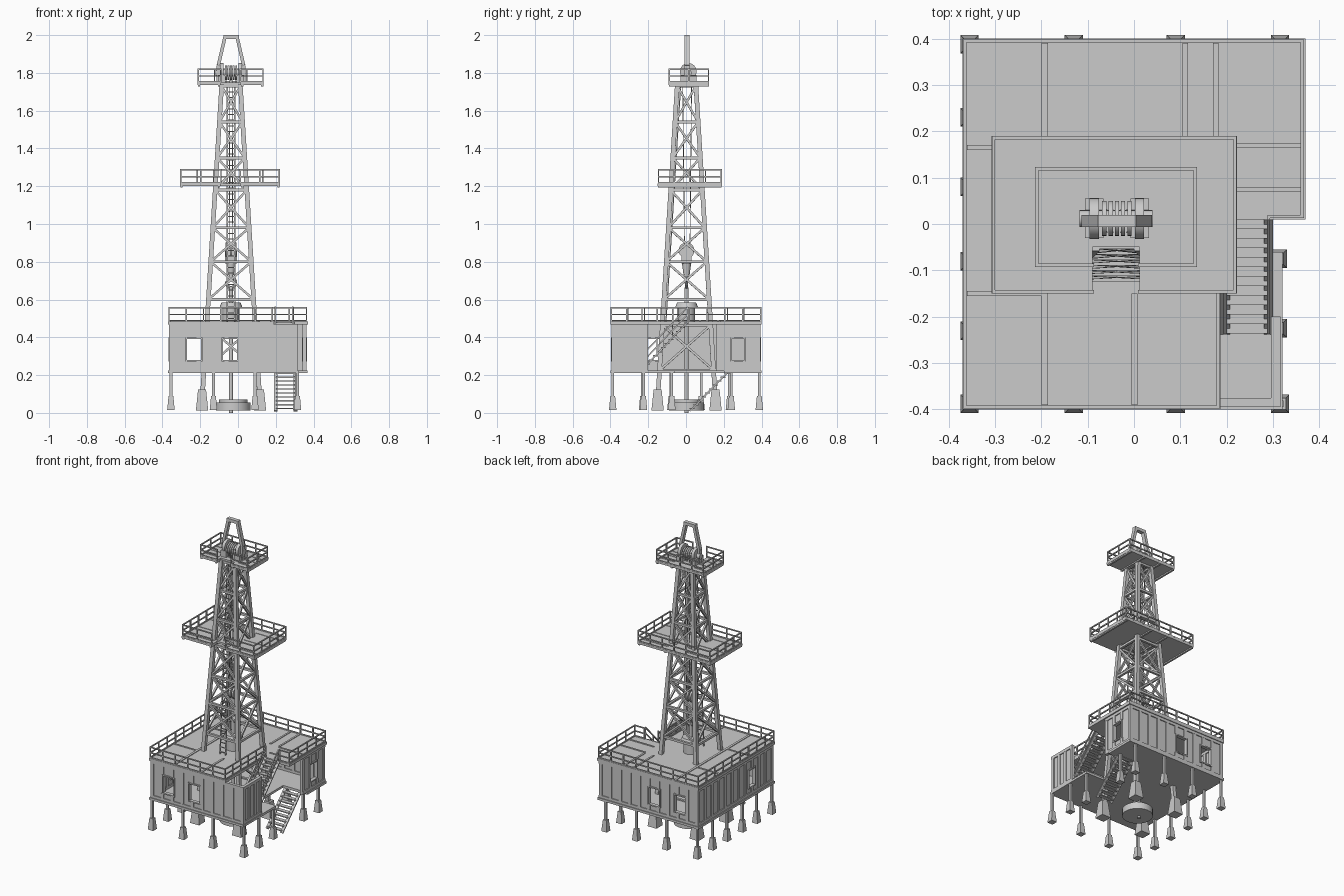
import bpy, bmesh, math
from mathutils import Vector, Matrix

if "Cube" in bpy.data.objects:
    bpy.data.objects.remove(bpy.data.objects["Cube"])

CX, CY = -0.037, 0.003          # derrick axis


class Part:
    """Collects primitives into one named mesh object."""
    def __init__(self, name):
        self.name, self.bm = name, bmesh.new()

    def box(self, x0, x1, y0, y1, z0, z1):
        m = Matrix.Translation(((x0+x1)/2, (y0+y1)/2, (z0+z1)/2)) @ Matrix.Diagonal((x1-x0, y1-y0, z1-z0, 1))
        bmesh.ops.create_cube(self.bm, size=1, matrix=m)

    def frame(self, a, b):
        d = (b - a).normalized()
        ref = Vector((0, 1, 0)) if abs(d.y) < 0.9 else Vector((0, 0, 1))
        x = ref.cross(d).normalized()
        m = Matrix((x, d.cross(x), d)).transposed().to_4x4()
        m.translation = (a + b) / 2
        return m

    def bar(self, a, b, w, d=None):
        a, b = Vector(a), Vector(b)
        bmesh.ops.create_cube(self.bm, size=1, matrix=self.frame(a, b) @ Matrix.Diagonal((w, d or w, (b-a).length, 1)))

    def rod(self, a, b, r, r2=None, n=16):
        a, b = Vector(a), Vector(b)
        bmesh.ops.create_cone(self.bm, cap_ends=True, segments=n, radius1=r, radius2=r if r2 is None else r2,
                              depth=(b-a).length, matrix=self.frame(a, b))

    def prism(self, pts, z0, z1):
        f = self.bm.faces.new([self.bm.verts.new((x, y, z0)) for x, y in pts])
        g = bmesh.ops.extrude_face_region(self.bm, geom=[f])['geom']
        bmesh.ops.translate(self.bm, vec=(0, 0, z1-z0), verts=[v for v in g if isinstance(v, bmesh.types.BMVert)])

    def rail(self, pts, z, h, step=0.09):
        w = 0.007
        for (x0, y0), (x1, y1) in zip(pts, pts[1:]):
            for k in (0.1, 0.52, 1):
                self.bar((x0, y0, z+h*k-w/2), (x1, y1, z+h*k-w/2), w)
            n = max(1, round(math.hypot(x1-x0, y1-y0) / step))
            for i in range(n+1):
                t = i/n
                p = (x0+(x1-x0)*t, y0+(y1-y0)*t)
                self.bar((*p, z), (*p, z+h), w)

    def done(self, smooth=False):
        bmesh.ops.recalc_face_normals(self.bm, faces=self.bm.faces)
        me = bpy.data.meshes.new(self.name)
        self.bm.to_mesh(me)
        self.bm.free()
        o = bpy.data.objects.new(self.name, me)
        bpy.context.collection.objects.link(o)
        if smooth:
            bpy.context.view_layer.objects.active = o
            o.select_set(True)
            bpy.ops.object.shade_smooth_by_angle()
            o.select_set(False)


# Cabin floor and roof, both notched for the stairs
p = Part("cabin_floor")
p.prism([(-.37, -.4), (.32, -.4), (.32, -.06), (.19, -.06), (.19, .2), (.368, .2), (.368, .4), (-.37, .4)], .21, .225)
p.done()
p = Part("cabin_roof")
p.prism([(-.37, -.4), (.187, -.4), (.187, .01), (.37, .01), (.37, .4), (-.37, .4)], .468, .485)
p.done()
p = Part("roof_seams")
for x0, x1, y0, y1 in [(-.2, -.185, -.39, .39), (-.005, .008, -.39, -.15), (.105, .117, .18, .39), (.17, .182, .18, .39),
                       (-.36, -.2, .16, .17), (.18, .36, .165, .175), (-.36, -.2, -.155, -.145), (.18, .36, .07, .08)]:
    p.box(x0, x1, y0, y1, .484, .489)
p.done()


# Panelled walls with window openings
def wall(name, axis, pos, a, b, wins=()):
    p = Part(name)
    z0, z1, w0, w1 = .222, .47, .28, .39

    def piece(s0, s1, za, zb, t):
        if axis == 'x':
            p.box(s0, s1, pos-t, pos+t, za, zb)
        else:
            p.box(pos-t, pos+t, s0, s1, za, zb)
    s = a
    for l, r in wins:
        piece(s, l, z0, z1, .004)
        piece(l, r, z0, w0, .004)
        piece(l, r, w1, z1, .004)
        for q in ((l-.008, l, w0-.008, w1+.008), (r, r+.008, w0-.008, w1+.008),
                  (l, r, w0-.008, w0), (l, r, w1, w1+.008)):
            piece(*q, .012)
        s = r
    piece(s, b, z0, z1, .004)
    piece(a, b, z0, z0+.02, .01)
    piece(a, b, z1-.02, z1, .01)
    n = max(2, round((b-a)/.075))
    for i in range(n+1):
        c = a+.011+(b-a-.022)*i/n
        if any(l-.011 < c < r+.011 for l, r in wins):
            piece(c-.011, c+.011, z0, w0-.008, .0095)
            piece(c-.011, c+.011, w1+.008, z1, .0095)
        else:
            piece(c-.011, c+.011, z0, z1, .0095)
    p.done()


wins = [(-.27, -.195), (-.08, -.005)]
wall("front_wall", 'x', -.385, -.365, .315, wins)
wall("back_wall", 'x', .385, -.365, .36, wins)
wall("left_wall", 'y', -.355, -.395, .395, [(-.2, -.14)])
wall("right_rear_wall", 'y', .352, .16, .395, [(.24, .31)])
wall("right_front_wall", 'y', .306, -.395, -.2)

# Perimeter stilts on tapered footings
p = Part("stilts")
spots = [(x, y) for x in (-.355, -.13, .09, .315) for y in (-.388, .388)]
spots += [(-.355, y) for y in (-.23, -.08, .08, .23)] + [(.31, y) for y in (-.225, -.075, .24)]
for x, y in spots:
    p.bar((x, y, .08), (x, y, .212), .014)
    m = Matrix.Translation((x, y, .052)) @ Matrix.Rotation(math.pi/4, 4, 'Z')
    bmesh.ops.create_cone(p.bm, cap_ends=True, segments=4, radius1=.028, radius2=.018, depth=.075, matrix=m)
p.done()


# Stairs: lower flight under the cabin, upper flight to the roof
def stairs(name, x0, x1, y0, z0, y1, z1, n, rail=False):
    p = Part(name)
    for x in (x0, x1):
        p.bar((x, y0, z0), (x, y1, z1), .02, .008)
    for i in range(n):
        t = (i+.6)/n
        y, z = y0+(y1-y0)*t, z0+(z1-z0)*t
        p.box(x0, x1, y-.013, y+.013, z-.003, z+.003)
    if rail:
        for x in (x0, x1):
            for h in (.04, .078):
                p.bar((x, y0, z0+h), (x, y1, z1+h), .007)
            for i in range(4):
                y, z = y0+(y1-y0)*i/3, z0+(z1-z0)*i/3
                p.bar((x, y, z), (x, y, z+.078), .007)
    p.done()


stairs("lower_stairs", .2, .305, .02, .01, .225, .218, 10)
stairs("upper_stairs", .197, .29, -.235, .225, .01, .483, 12, True)

# Roof railing
p = Part("roof_railing")
p.rail([(.182, .01), (.182, -.395), (-.365, -.395), (-.365, .395), (.363, .395), (.363, .016), (.292, .016)], .485, .075)
p.done()


# Derrick: four tapering legs, girts and cross braces
def half(z):
    return .157 - .062*z


def corner(sx, sy, z):
    return Vector((CX+sx*half(z), CY+sy*half(z), z))


SIGNS = [(-1, -1), (1, -1), (1, 1), (-1, 1)]
legs, braces, feet = Part("derrick_legs"), Part("derrick_braces"), Part("derrick_footings")
levels = [.225, .465, .6, .8, .98, 1.18, 1.35, 1.54, 1.73]
for i, s in enumerate(SIGNS):
    legs.bar(corner(*s, .1), corner(*s, 1.74), .024)
    c = corner(*s, .06)
    m = Matrix.Translation((c.x, c.y, .068)) @ Matrix.Rotation(math.pi/4, 4, 'Z')
    bmesh.ops.create_cone(feet.bm, cap_ends=True, segments=4, radius1=.046, radius2=.03, depth=.11, matrix=m)
    t = SIGNS[(i+1) % 4]
    for k, z in enumerate(levels):
        braces.bar(corner(*s, z), corner(*t, z), .015)
        if k+1 < len(levels) and k != 1:
            z2 = levels[k+1]
            braces.bar(corner(*s, z), corner(*t, z2), .012)
            braces.bar(corner(*t, z), corner(*s, z2), .012)
for q in (legs, braces, feet):
    q.done()


# Work platforms with a ladder slot at the front
def platform(name, x0, x1, y0, y1, z, slot_y, rail_top):
    l, r = -.09, .012
    p = Part(name + "_deck")
    p.prism([(x0, y0), (l, y0), (l, slot_y), (r, slot_y), (r, y0), (x1, y0), (x1, y1), (x0, y1)], z, z+.014)
    for x in (x0+.008, l-.01, r+.01, x1-.008):
        p.box(x-.006, x+.006, y0+.002, y1-.002, z-.008, z+.001)
    for y in (y0+.05, (y0+y1)/2, y1-.05):
        for a, b in ((x0, l-.01), (r+.01, x1)):
            p.box(a+.01, b-.01, y-.005, y+.005, z+.013, z+.017)
    p.done()
    p = Part(name + "_railing")
    e = .004
    p.rail([(l, y0+e), (x0+e, y0+e), (x0+e, y1-e), (x1-e, y1-e), (x1-e, y0+e), (r, y0+e)], z+.014, rail_top-z-.014)
    p.done()


platform("middle_platform", -.307, .222, -.15, .19, 1.2, -.09, 1.29)
platform("crown_platform", -.214, .136, -.093, .123, 1.735, -.05, 1.823)

# Ladder along the front face
p = Part("ladder")
def lad(x, z):
    return (CX+x, CY-half(z)+.018, z)
for x in (-.02, .02):
    p.bar(lad(x, .485), lad(x, 1.74), .006)
for i in range(42):
    z = .5+i*.03
    p.bar(lad(-.02, z), lad(.02, z), .005)
p.done()

# Crown block: sheaves on a shaft with bearing housings
p = Part("crown_block")
p.rod((-.118, .012, 1.8), (.04, .012, 1.8), .018)
for x in (-.064, -.05, -.037, -.024, -.01):
    p.rod((x-.0045, .012, 1.8), (x+.0045, .012, 1.8), .038, n=24)
for x in (-.086, .012):
    p.rod((x-.01, .012, 1.808), (x+.01, .012, 1.808), .044, n=24)
    p.box(x-.02, x+.02, -.03, .055, 1.748, 1.79)
p.done(True)

# Gin pole frame on top
p = Part("top_frame")
for s in (-1, 1):
    path = [(CX+s*.067, 1.748), (CX+s*.067, 1.84), (CX+s*.032, 1.99)]
    for (xa, za), (xb, zb) in zip(path, path[1:]):
        p.bar((xa, .006, za), (xb, .006, zb), .018, .026)
p.box(CX-.041, CX+.041, -.007, .019, 1.98, 2.0)
p.done()

# Hoist lines, travelling block and hook
p = Part("hoist_cables")
for x in (-.022, -.009, .009, .022):
    for y in (-.018, .03):
        p.rod((CX+x, y, 1.8), (CX+x*.8, y*.6+.003, .86), .002, n=6)
p.done()
p = Part("travelling_block")
for x in (-.022, 0, .022):
    p.rod((CX+x-.006, CY, .86), (CX+x+.006, CY, .86), .042, n=20)
p.box(CX-.033, CX+.033, CY-.026, CY+.026, .79, .87)
p.rod((CX, CY, .73), (CX, CY, .79), .016, .024)
p.done(True)
p = Part("hook")
pts = [(CX+.025*math.sin(a), CY, .69-.027*math.cos(a)) for a in [math.radians(d) for d in range(-100, 181, 28)]]
for a, b in zip(pts, pts[1:]):
    p.rod(a, b, .008, n=8)
p.rod((CX, CY, .71), (CX, CY, .74), .01)
p.done(True)

# Rotary table, drill pipe and ground cellar ring
p = Part("rotary_table")
p.rod((CX, CY, .48), (CX, CY, .56), .045, n=24)
p.rod((CX, CY, .56), (CX, CY, .585), .06, .05, n=24)
p.done(True)
p = Part("drill_pipe")
p.rod((CX, CY, 0), (CX, CY, .665), .01)
p.done(True)
p = Part("cellar_ring")
p.rod((-.025, CY, .012), (-.025, CY, .055), .092, n=28)
p.rod((-.025, CY, .055), (-.025, CY, .07), .075, n=28)
p.done(True)
